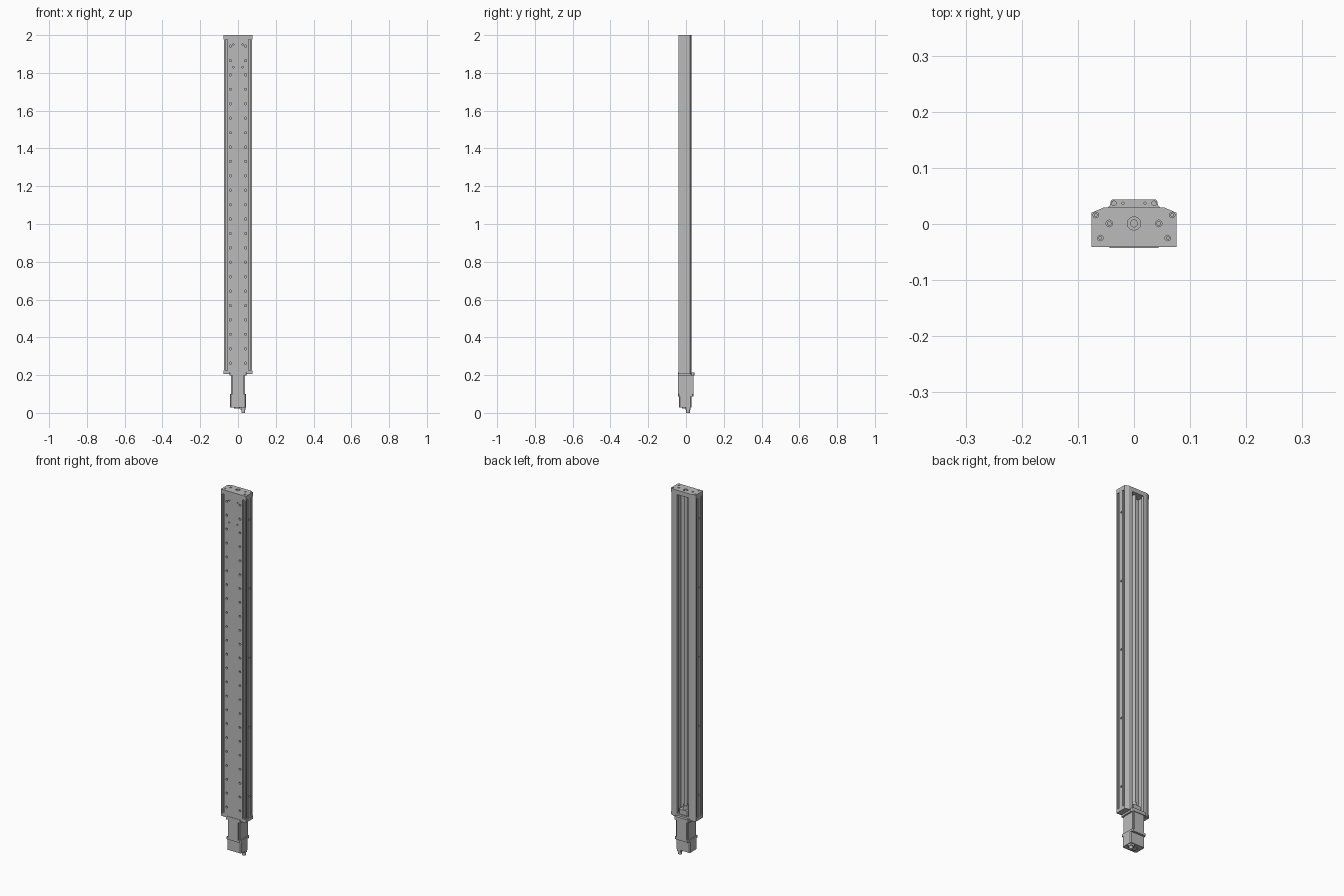
import bpy, bmesh, math
from mathutils import Matrix, Vector

cube = bpy.data.objects.get("Cube")
if cube:
    bpy.data.objects.remove(cube, do_unlink=True)

grey = bpy.data.materials.new("aluminium_grey")
grey.use_nodes = True
colour = (0.5, 0.5, 0.5, 1)
grey.diffuse_color = colour
grey.node_tree.nodes["Principled BSDF"].inputs["Base Color"].default_value = colour


def make(name, bm):
    bmesh.ops.recalc_face_normals(bm, faces=bm.faces)
    mesh = bpy.data.meshes.new(name)
    bm.to_mesh(mesh)
    bm.free()
    mesh.materials.append(grey)
    ob = bpy.data.objects.new(name, mesh)
    bpy.context.collection.objects.link(ob)
    return ob


def extrude(name, half, z0, z1):
    """Mirror a half outline (x >= 0) in x and extrude it along z."""
    outline = half + [(-x, y) for x, y in reversed(half) if x > 0]
    bm = bmesh.new()
    face = bm.faces.new([bm.verts.new((x, y, z0)) for x, y in outline])
    up = bmesh.ops.extrude_face_region(bm, geom=[face])
    bmesh.ops.translate(bm, vec=(0, 0, z1 - z0),
                        verts=[v for v in up["geom"] if isinstance(v, bmesh.types.BMVert)])
    return make(name, bm)


def box(name, lo, hi, bevel=0):
    lo, hi = Vector(lo), Vector(hi)
    bm = bmesh.new()
    bmesh.ops.create_cube(bm, size=1)
    bmesh.ops.scale(bm, vec=hi - lo, verts=bm.verts)
    bmesh.ops.translate(bm, vec=(lo + hi) / 2, verts=bm.verts)
    if bevel:
        edges = [e for e in bm.edges if abs(e.verts[0].co.z - e.verts[1].co.z) > 0.001]
        bmesh.ops.bevel(bm, geom=edges, offset=bevel, segments=1, affect='EDGES')
    return make(name, bm)


def add_rod(bm, centre, radius, depth, axis='Z', sides=16):
    turn = {'Z': Matrix(), 'Y': Matrix.Rotation(math.pi / 2, 4, 'X'),
            'X': Matrix.Rotation(math.pi / 2, 4, 'Y')}[axis]
    bmesh.ops.create_cone(bm, cap_ends=True, segments=sides, radius1=radius, radius2=radius,
                          depth=depth, matrix=Matrix.Translation(centre) @ turn)


def rod(name, centre, radius, depth, axis='Z', sides=24):
    bm = bmesh.new()
    add_rod(bm, centre, radius, depth, axis, sides)
    ob = make(name, bm)
    for p in ob.data.polygons:
        p.use_smooth = len(p.vertices) == 4
    return ob


def drill(ob, holes):
    """Cut (centre, radius, depth, axis) holes out of a part."""
    bm = bmesh.new()
    for hole in holes:
        add_rod(bm, *hole, sides=12)
    cutter = make("hole_cutter", bm)
    mod = ob.modifiers.new("holes", 'BOOLEAN')
    mod.object, mod.operation, mod.solver = cutter, 'DIFFERENCE', 'EXACT'
    graph = bpy.context.evaluated_depsgraph_get()
    mesh = bpy.data.meshes.new_from_object(ob.evaluated_get(graph))
    ob.modifiers.clear()
    ob.data = mesh
    bpy.data.objects.remove(cutter, do_unlink=True)


# Channel-shaped rail with slots on the front and sides
front, back = -0.041, 0.029
rail = extrude("rail_body", [
    (0, front), (0.055, front), (0.055, -0.029), (0.067, -0.029), (0.067, front),
    (0.075, front), (0.075, -0.034), (0.069, -0.034), (0.069, -0.022), (0.075, -0.022),
    (0.075, 0.004), (0.069, 0.004), (0.069, 0.014), (0.075, 0.014), (0.075, 0.02),
    (0.055, back), (0.034, back), (0.034, 0.016), (0.042, 0.016), (0.042, -0.018),
    (0.022, -0.018), (0.022, -0.024), (0, -0.024)], 0.225, 1.976)
holes = []
for s in (-1, 1):
    holes += [((s * 0.04, front, 0.263 + 0.0763 * i), 0.006, 0.02, 'Y') for i in range(23)]
    holes += [((s * 0.025, front, z), 0.004, 0.016, 'Y') for z in (1.83, 1.95)]
    holes += [((s * 0.075, -0.006, 0.34 + 0.38 * i), 0.005, 0.012, 'X') for i in range(5)]
drill(rail, holes)

# End plates
plate = [(0, front), (0.076, front), (0.076, 0.02), (0.055, back), (0, back)]
top_plate = extrude("top_plate", plate, 1.976, 2.0)
spots = [(0.068, 0.016, 0.005), (0.044, 0.001, 0.006), (0.06, -0.025, 0.005)]
drill(top_plate, [((0, 0.001, 2), 0.012, 0.012, 'Z')] +
      [((s * x, y, 2), r, 0.012, 'Z') for x, y, r in spots for s in (-1, 1)])
rod("top_bearing", (0, 0.001, 1.991), 0.007, 0.014)
for s in (-1, 1):
    for x, y, r in spots:
        rod("plate_bolt", (s * x, y, 1.994), r * 0.65, 0.008, sides=12)
extrude("bottom_plate", plate, 0.207, 0.225)

# Drive screw and its bearing block
rod("drive_screw", (0, 0.001, 1.1), 0.009, 1.76)
box("bearing_block", (-0.028, -0.022, 0.225), (0.028, 0.024, 0.25), 0.005)
rod("shaft_collar", (0, 0.001, 0.26), 0.015, 0.024)

# Motor with its mounting flange
flange = extrude("motor_flange", [
    (0, -0.043), (0.043, -0.043), (0.046, -0.038), (0.046, 0.03), (0.043, 0.033),
    (0.041, 0.042), (0.038, 0.044), (0, 0.044)], 0.197, 0.215)
drill(flange, [((s * x, 0.037, 0.215), r, 0.05, 'Z')
               for x, r in ((0.036, 0.004), (0.02, 0.002)) for s in (-1, 1)])
extrude("motor_body", [
    (0, -0.042), (0.03, -0.042), (0.03, -0.034), (0.037, -0.034),
    (0.037, 0.032), (0.03, 0.032), (0.03, 0.04), (0, 0.04)], 0.098, 0.198)
box("motor_rear_flange", (-0.043, -0.042, 0.088), (0.043, 0.04, 0.1), 0.005)
box("encoder_housing", (-0.043, -0.036, 0.028), (0.043, 0.028, 0.09), 0.005)
rod("encoder_cap", (-0.005, -0.005, 0.026), 0.016, 0.006)

# Cable connector
box("connector_base", (0.014, -0.002, 0.016), (0.04, 0.024, 0.03), 0.003)
rod("cable_connector", (0.028, 0.011, 0.009), 0.01, 0.018)
